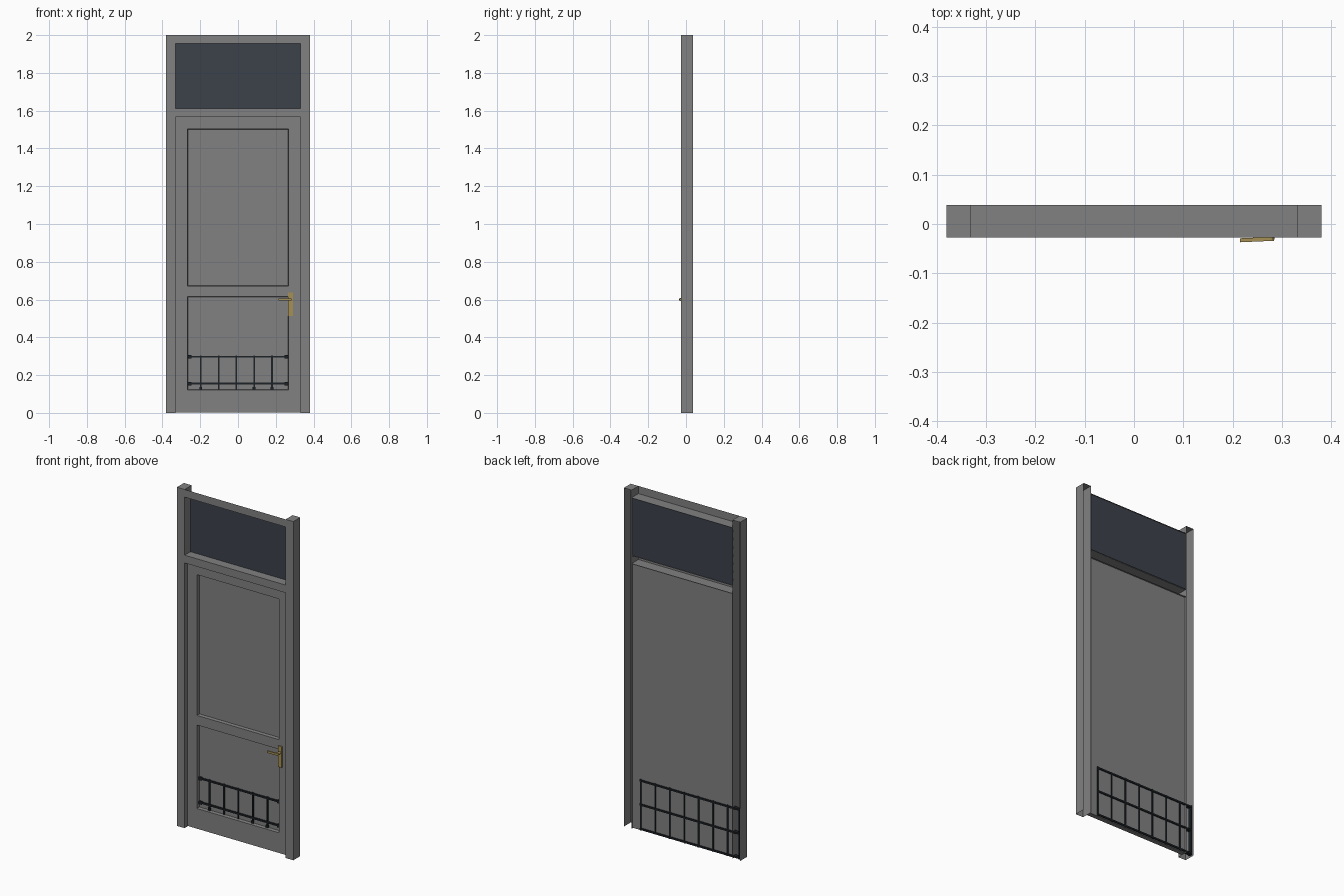
import bpy, bmesh, math
from mathutils import Vector, Matrix

if "Cube" in bpy.data.objects:
    bpy.data.objects.remove(bpy.data.objects["Cube"])


def mat(name, rgb):
    m = bpy.data.materials.new(name)
    m.diffuse_color = (*rgb, 1)
    m.use_nodes = True
    m.node_tree.nodes["Principled BSDF"].inputs["Base Color"].default_value = m.diffuse_color
    return m


GREY = mat("grey_paint", (0.22, 0.22, 0.22))
GLASS = mat("dark_glass", (0.045, 0.055, 0.07))
IRON = mat("black_iron", (0.012, 0.016, 0.02))
BRASS = mat("brass", (0.38, 0.28, 0.09))

FRONT, BACK = -0.027, 0.038      # frame depth
DOOR_F, DOOR_B = 0.0, 0.028      # door leaf depth
HALF, INNER = 0.38, 0.33         # frame half width, opening half width


def finish(bm, name, m):
    me = bpy.data.meshes.new(name)
    bm.to_mesh(me)
    bm.free()
    me.materials.append(m)
    ob = bpy.data.objects.new(name, me)
    bpy.context.collection.objects.link(ob)
    return ob


def add_box(bm, x, y, z):
    mx = Matrix.LocRotScale(Vector([(a + b) / 2 for a, b in (x, y, z)]), None,
                            Vector([b - a for a, b in (x, y, z)]))
    return bmesh.ops.create_cube(bm, size=1, matrix=mx)["verts"]


def box(name, x, y, z, m):
    bm = bmesh.new()
    add_box(bm, x, y, z)
    return finish(bm, name, m)


def sheet(name, lines, m):
    """Strip of quads between two matching polylines."""
    bm = bmesh.new()
    a, b = [[bm.verts.new(p) for p in line] for line in lines]
    for i in range(len(a) - 1):
        bm.faces.new((a[i], a[i + 1], b[i + 1], b[i]))
    return bm


# Hollow posts: three-sided, open at the back, capped on top
for side, s in (("left", -1), ("right", 1)):
    prof = [(s * HALF, BACK), (s * HALF, FRONT), (s * INNER, FRONT), (s * INNER, BACK)]
    bm = sheet("post", [[(x, y, z) for x, y in prof] for z in (0, 2)], GREY)
    bm.verts.ensure_lookup_table()
    bm.faces.new(bm.verts[4:8])
    bmesh.ops.recalc_face_normals(bm, faces=bm.faces)
    finish(bm, side + "_post", GREY)

# Header (front and soffit) and transom channel, open at the back
for name, prof in (
        ("header", [(FRONT, 2.0), (FRONT, 1.955), (BACK, 1.955)]),
        ("transom", [(BACK, 1.612), (FRONT, 1.612), (FRONT, 1.566), (BACK, 1.566)])):
    bm = sheet(name, [[(x, y, z) for y, z in prof] for x in (-INNER, INNER)], GREY)
    bmesh.ops.recalc_face_normals(bm, faces=bm.faces)
    finish(bm, name, GREY)

# Fanlight pane
box("fanlight_glass", (-INNER, INNER), (0.027, 0.031), (1.612, 1.955), GLASS)

# Door leaf with two sunk panels
xs = [-INNER, -0.268, 0.268, INNER]
zs = [0.003, 0.122, 0.615, 0.672, 1.503, 1.566]
bm = bmesh.new()
grid = [[bm.verts.new((x, DOOR_F, z)) for x in xs] for z in zs]
panels = []
for j in range(len(zs) - 1):
    for i in range(len(xs) - 1):
        f = bm.faces.new((grid[j][i], grid[j][i + 1], grid[j + 1][i + 1], grid[j + 1][i]))
        if i == 1 and j in (1, 3):
            panels.append(f)
rim = [e for e in bm.edges if e.is_boundary]
ext = bmesh.ops.extrude_edge_only(bm, edges=rim)["geom"]
bmesh.ops.translate(bm, vec=(0, DOOR_B - DOOR_F, 0),
                    verts=[g for g in ext if isinstance(g, bmesh.types.BMVert)])
bmesh.ops.holes_fill(bm, edges=[e for e in bm.edges if e.is_boundary])
bmesh.ops.recalc_face_normals(bm, faces=bm.faces)
bmesh.ops.inset_individual(bm, faces=panels, thickness=0.003, depth=-0.02)
finish(bm, "door_leaf", GREY)

# Iron guard grille, running through the lower panel
bars = [0.275, 0.18, 0.085, -0.01, -0.103, -0.198, -0.293, -0.37]
bm = bmesh.new()
for x in bars:
    add_box(bm, (x - 0.004, x + 0.004), (0.014, 0.033), (0.004, 0.305))
for z in (0.297, 0.155, 0.012):
    add_box(bm, (-0.374, 0.279), (0.013, 0.034), (z - 0.005, z + 0.005))
finish(bm, "guard_grille", IRON)

# Collars at the rail ends and small feet under the lower rail
bm = bmesh.new()
for x in (-0.256, 0.256):
    for z in (0.297, 0.155):
        add_box(bm, (x - 0.009, x + 0.009), (0.01, 0.025), (z - 0.009, z + 0.009))
for x in (-0.198, 0.085, 0.18):
    add_box(bm, (x - 0.007, x + 0.007), (0.011, 0.025), (0.124, 0.138))
finish(bm, "grille_collars", IRON)

# Handle: back plate, spindle and tapered lever
box("handle_plate", (0.264, 0.29), (-0.006, 0.0), (0.513, 0.638), BRASS)
bm = bmesh.new()
bmesh.ops.create_cone(bm, cap_ends=True, segments=12, radius1=0.008, radius2=0.008, depth=0.026,
                      matrix=Matrix.Translation((0.277, -0.018, 0.6)) @ Matrix.Rotation(math.pi / 2, 4, 'X'))
finish(bm, "handle_spindle", BRASS)
bm = bmesh.new()
for v in add_box(bm, (0.215, 0.284), (-0.034, -0.026), (0.594, 0.606)):
    if v.co.x < 0.25:
        v.co.y -= 0.003
finish(bm, "handle_lever", BRASS)
